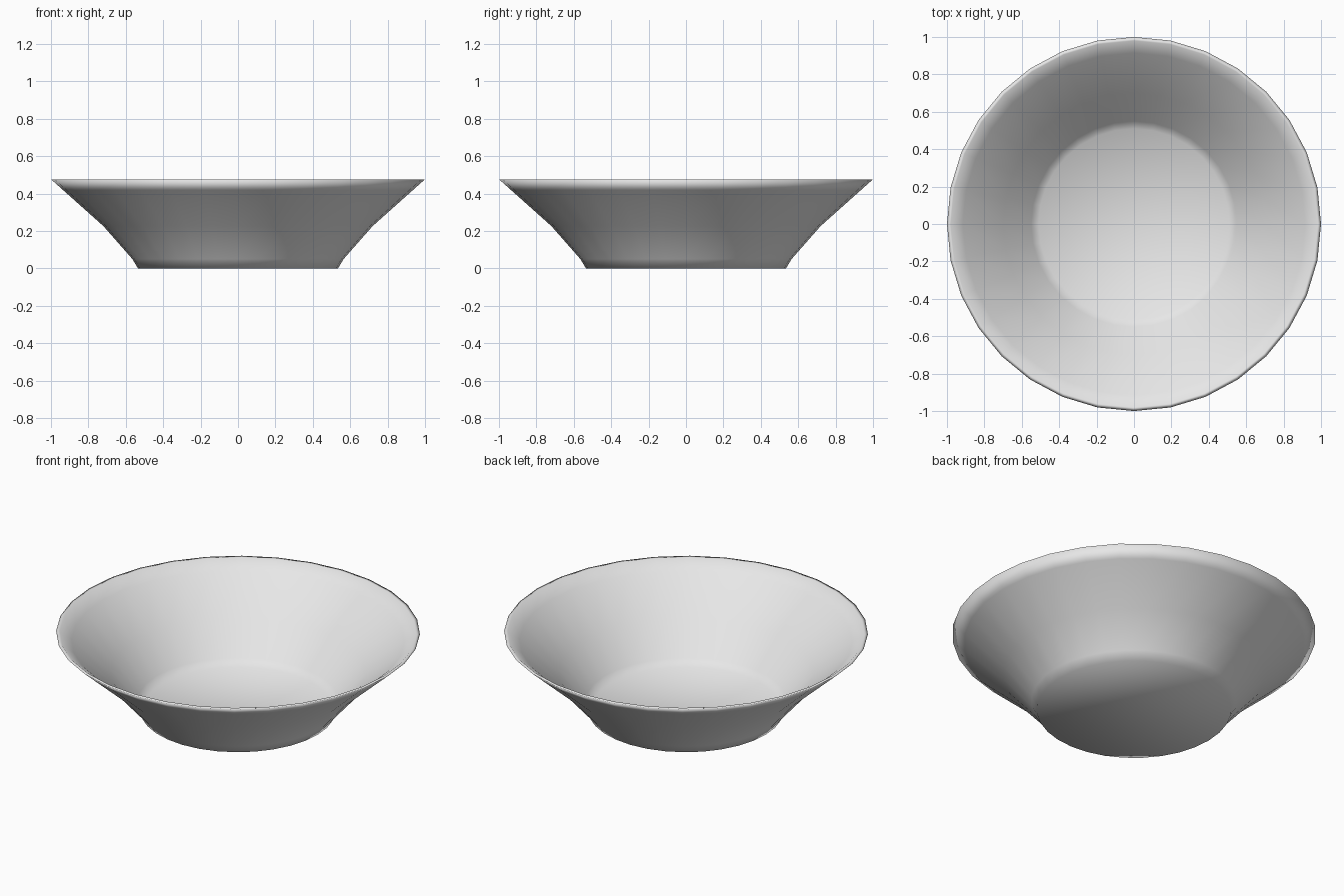
import bpy
import bmesh
from math import cos, sin, tau

cube = bpy.data.objects.get("Cube")
if cube:
    bpy.data.objects.remove(cube, do_unlink=True)

SIDES = 32

# Pale grey glaze
glaze = bpy.data.materials.new("pale_grey")
glaze.use_nodes = True
grey = (0.8, 0.8, 0.8, 1)
glaze.diffuse_color = grey
glaze.node_tree.nodes["Principled BSDF"].inputs["Base Color"].default_value = grey

# Radius and height: outer foot, up the wall, over the rim, down to the floor
profile = [
    (0.535, 0), (0.565, 0.05), (0.72, 0.226), (0.935, 0.418), (1, 0.476),
    (0.98, 0.476), (0.915, 0.425), (0.7, 0.235), (0.55, 0.065), (0.51, 0.03),
]


def lathe(name, points, material):
    """Revolve an open profile about z and cap both ends."""
    bm = bmesh.new()
    rings = [[bm.verts.new((r * cos(tau * i / SIDES), r * sin(tau * i / SIDES), z))
              for i in range(SIDES)] for r, z in points]
    for low, high in zip(rings, rings[1:]):
        for i in range(SIDES):
            j = (i + 1) % SIDES
            bm.faces.new((low[i], low[j], high[j], high[i]))
    bm.faces.new(rings[0][::-1])
    bm.faces.new(rings[-1])
    bmesh.ops.recalc_face_normals(bm, faces=bm.faces[:])
    for face in bm.faces:
        face.smooth = True
    mesh = bpy.data.meshes.new(name)
    bm.to_mesh(mesh)
    bm.free()
    mesh.materials.append(material)
    obj = bpy.data.objects.new(name, mesh)
    bpy.context.collection.objects.link(obj)
    return obj


lathe("bowl", profile, glaze)
